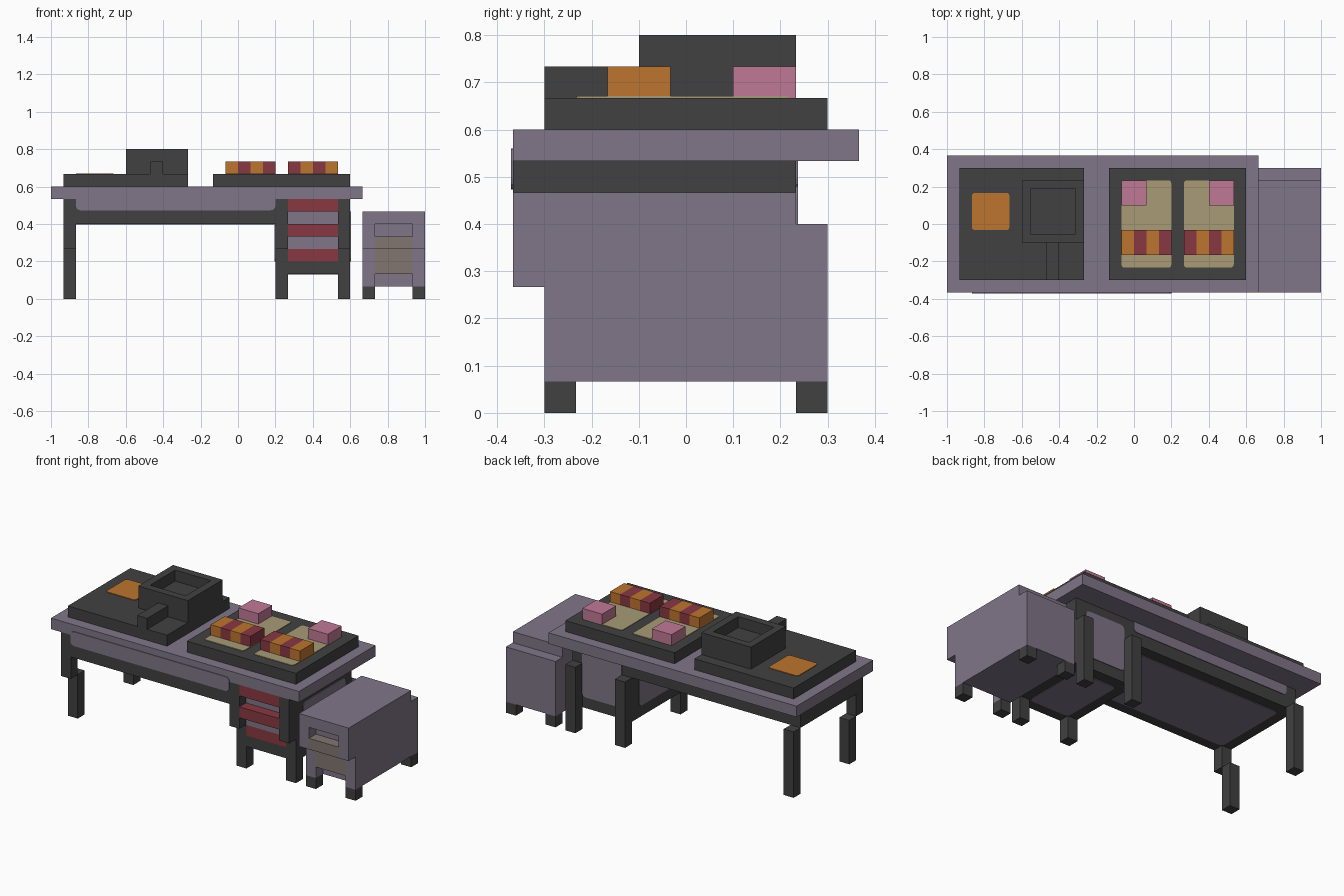
import bpy, bmesh
from mathutils import Vector

cube = bpy.data.objects.get("Cube")
if cube:
    bpy.data.objects.remove(cube, do_unlink=True)

U = 1 / 15          # one block of the grid
T = 0.06            # thickness of painted plates, in blocks


def material(name, rgb):
    lin = [((c / 255 + 0.055) / 1.055) ** 2.4 for c in rgb] + [1.0]
    m = bpy.data.materials.new(name)
    m.use_nodes = True
    m.diffuse_color = lin
    m.node_tree.nodes["Principled BSDF"].inputs["Base Color"].default_value = lin
    return m


DARK = material("charcoal", (65, 65, 65))
PURPLE = material("dusty_purple", (128, 118, 136))
RED = material("deep_red", (137, 56, 66))
ORANGE = material("orange", (190, 117, 46))
PINK = material("pink", (192, 121, 149))
BEIGE = material("beige", (168, 155, 118))
BROWN = material("grey_brown", (129, 118, 113))


def add_box(bm, x0, x1, y0, y1, z0, z1):
    """Add a box, given in blocks, and return its vertices."""
    verts = bmesh.ops.create_cube(bm, size=1)["verts"]
    for v in verts:
        v.co = Vector(((x0 + x1) / 2 + v.co.x * (x1 - x0),
                       (y0 + y1) / 2 + v.co.y * (y1 - y0),
                       (z0 + z1) / 2 + v.co.z * (z1 - z0))) * U
    return verts


def finish(bm, name, mat):
    mesh = bpy.data.meshes.new(name)
    bm.to_mesh(mesh)
    bm.free()
    mesh.materials.append(mat)
    obj = bpy.data.objects.new(name, mesh)
    bpy.context.collection.objects.link(obj)
    return obj


def part(name, mat, *boxes):
    bm = bmesh.new()
    for b in boxes:
        add_box(bm, *b)
    return finish(bm, name, mat)


def plate(name, mat, box, axis, radius=0.25):
    """Thin plate whose corners are rounded around the given axis."""
    bm = bmesh.new()
    add_box(bm, *box)
    edges = [e for e in bm.edges
             if abs((e.verts[0].co - e.verts[1].co).normalized()[axis]) > 0.9]
    bmesh.ops.bevel(bm, geom=edges, offset=radius * U, segments=3,
                    profile=0.5, affect='EDGES')
    return finish(bm, name, mat)


# Table top and the frame box below it
part("table_top", PURPLE, (-15, 10, -5.5, 5.5, 8, 9))
part("table_frame", DARK, (-14, 3, -5.5, 3.5, 6, 8))
plate("front_apron_panel", PURPLE, (-13, 3, -5.5 - T, -5.4, 7.1, 8.4), 1, 0.35)
plate("back_apron_panel", PURPLE, (-13, 3, 3.4, 3.5 + T, 7.1, 8.4), 1, 0.35)
plate("frame_underside", PURPLE, (-13, 3, -4.5, 2.5, 6 - T, 6.1), 2, 0.35)

# Legs step inward at the front and outward at the back
for name, x in (("right", -14), ("middle", 3), ("left", 8)):
    part(name + "_front_leg", DARK, (x, x + 1, -5.5, -4.5, 4, 8),
         (x, x + 1, -4.5, -3.5, 0, 4))
    part(name + "_back_leg", DARK, (x, x + 1, 2.5, 3.5, 6, 8),
         (x, x + 1, 3.5, 4.5, 0, 6))

# Drawer unit under the table
part("drawer_unit", DARK, (3, 9, -3.5, 3.5, 2, 8), (4, 8, -4.5, -3.5, 2, 3))
part("drawer_unit_side_rail", DARK, (3, 9, -4.5, -3.5, 4, 8))
for i, z in enumerate((3, 5, 7)):
    part(f"drawer_{i + 1}", RED, (4, 8, -4.5 if z == 3 else -5.5, -3.5, z, z + 1))
for i, z in enumerate((4, 6)):
    part(f"drawer_gap_{i + 1}", PURPLE, (4, 8, -4.5 - T, -3.5, z, z + 1))
plate("unit_back_panel", PURPLE, (4, 8, 3.4, 3.5 + T, 3, 7.2), 1, 0.35)
plate("unit_underside", PURPLE, (4, 8, -3.5, 2.5, 2 - T, 2.1), 2, 0.35)
plate("unit_left_side", PURPLE, (8.9, 9 + T, -3.5, 2.5, 3, 7), 0, 0.35)
plate("unit_right_side", PURPLE, (3 - T, 3.1, -3.5, 2.5, 3, 5.9), 0, 0.35)

# Side cabinet with an open slot and a pull-out front
part("cabinet_body", PURPLE, (10, 15, -3.5, 3.5, 1, 7),
     (10, 15, 3.5, 4.5, 1, 6), (11, 14, -4.5, -3.5, 4, 6),
     (11, 14, -5.5, -3.5, 6, 7))
for name, x in (("right", 10), ("left", 14)):
    part("cabinet_stile_" + name, PURPLE, (x, x + 1, -4.5, -3.5, 1, 4),
         (x, x + 1, -5.5, -3.5, 4, 7))
    for end, y in (("front", -4.5), ("back", 3.5)):
        part(f"cabinet_{end}_{name}_foot", DARK, (x, x + 1, y, y + 1, 0, 1))
part("cabinet_drawer", BROWN, (11, 14, -5.5, -4.5, 4, 5),
     (11, 14, -4.5, -3.5, 2, 4))

# Stove tray with hot patch, hollow basin and spout
part("stove_tray", DARK, (-14, -4, -4.5, 4.5, 9, 10))
plate("hot_patch", ORANGE, (-13, -10, -0.5, 2.5, 9.9, 10 + T), 2)
bm = bmesh.new()
add_box(bm, -9, -4, -1.5, 3.5, 10, 12)
bm.normal_update()
top = max(bm.faces, key=lambda f: f.calc_center_median().z)
bmesh.ops.inset_region(bm, faces=[top], thickness=U)
floor = bmesh.ops.extrude_discrete_faces(bm, faces=[top])["faces"][0]
bmesh.ops.translate(bm, verts=floor.verts, vec=(0, 0, -U))
finish(bm, "basin", DARK)
part("basin_spout", DARK, (-7, -6, -4.5, -1.5, 10, 11))

# Serving tray with two boards, each with a striped row and a pink block
part("serving_tray", DARK, (-2, 9, -4.5, 4.5, 9, 10))
for n, (x, pink_x, colours) in enumerate((
        (-1, -1, (ORANGE, RED)), (4, 6, (RED, ORANGE)))):
    # the second row runs red first, the first row orange first
    plate(f"board_{n + 1}", BEIGE, (x, x + 4, -3.5, 3.5, 9.9, 10 + T), 2)
    part(f"pink_block_{n + 1}", PINK, (pink_x, pink_x + 2, 1.5, 3.5, 10, 11))
    for i in range(4):
        part(f"row_{n + 1}_piece_{i + 1}", colours[i % 2],
             (x + i, x + i + 1, -2.5, -0.5, 10, 11))
